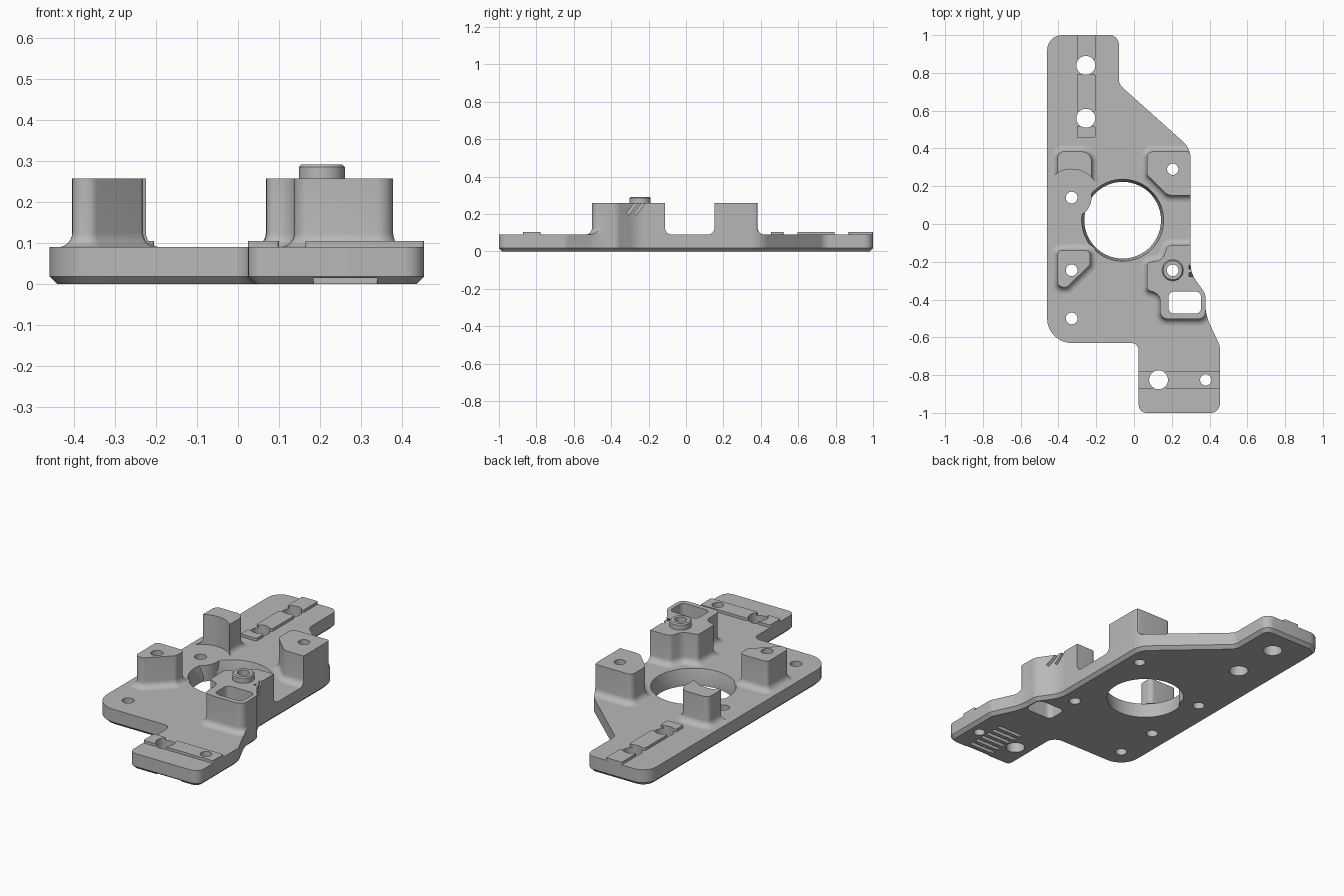
import bpy, bmesh, math
from mathutils import Vector

if "Cube" in bpy.data.objects:
    bpy.data.objects.remove(bpy.data.objects["Cube"])

grey = bpy.data.materials.new("plain grey")
grey.use_nodes = True
grey.diffuse_color = (0.48, 0.48, 0.48, 1)
grey.node_tree.nodes["Principled BSDF"].inputs["Base Color"].default_value = (0.48, 0.48, 0.48, 1)

DECK, TOP, FLARE = 0.09, 0.258, 0.035


def rounded(corners, steps=8):
    """Counterclockwise outline from (x, y, radius) corners."""
    out = []
    for i, (x, y, r) in enumerate(corners):
        p = Vector((x, y))
        if r == 0:
            out.append(p)
            continue
        u = (Vector(corners[i - 1][:2]) - p).normalized()
        v = (Vector(corners[(i + 1) % len(corners)][:2]) - p).normalized()
        half = u.angle(v) / 2
        c = p + (u + v).normalized() * r / math.sin(half)
        s, e = p + u * r / math.tan(half) - c, p + v * r / math.tan(half) - c
        a = math.atan2(s.y, s.x)
        d = (math.atan2(e.y, e.x) - a + math.pi) % math.tau - math.pi
        for k in range(steps + 1):
            t = a + d * k / steps
            out.append(c + Vector((math.cos(t), math.sin(t))) * r)
    return out


def rect(x0, x1, y0, y1, r=0):
    return rounded([(x0, y0, r), (x1, y0, r), (x1, y1, r), (x0, y1, r)])


def circle(x, y, r, n=48):
    return [Vector((x + r * math.cos(math.tau * k / n), y + r * math.sin(math.tau * k / n)))
            for k in range(n)]


def offset(pts, d):
    out = []
    for i, p in enumerate(pts):
        a = (p - pts[i - 1]).normalized()
        b = (pts[(i + 1) % len(pts)] - p).normalized()
        n = Vector((a.y + b.y, -a.x - b.x)) / (1 + a.dot(b))
        out.append(p + n * d)
    return out


def prism(name, pts, rings):
    """Stack of outlines, one per (height, outward offset) ring."""
    bm = bmesh.new()
    loops = [[bm.verts.new((q.x, q.y, z)) for q in offset(pts, d)] for z, d in rings]
    n = len(pts)
    for lo, hi in zip(loops, loops[1:]):
        for i in range(n):
            j = (i + 1) % n
            bm.faces.new((lo[i], lo[j], hi[j], hi[i]))
    bm.faces.new(loops[0][::-1])
    bm.faces.new(loops[-1])
    me = bpy.data.meshes.new(name)
    bm.to_mesh(me)
    bm.free()
    me.materials.append(grey)
    ob = bpy.data.objects.new(name, me)
    bpy.context.collection.objects.link(ob)
    return ob


def cutter(name, pts, z0=-0.1, z1=0.5):
    ob = prism(name, pts, [(z0, 0), (z1, 0)])
    helpers.append(ob)
    return ob


def boolean(ob, tools, operation="DIFFERENCE"):
    for tool in tools:
        mod = ob.modifiers.new("cut", "BOOLEAN")
        mod.operation, mod.solver, mod.object = operation, "EXACT", tool
        with bpy.context.temp_override(object=ob, active_object=ob):
            bpy.ops.object.modifier_apply(modifier=mod.name)


helpers, parts = [], []

outline = rounded([
    (-0.46, -0.63, 0.13), (0.025, -0.63, 0.04), (0.025, -1, 0.04), (0.455, -1, 0.05),
    (0.455, -0.645, 0.06), (0.378, -0.48, 0.25), (0.378, -0.37, 0.06), (0.3, -0.26, 0.15),
    (0.3, 0.4, 0.12), (-0.08, 0.74, 0.06), (-0.08, 1, 0.05), (-0.46, 1, 0.08)])
column = cutter("outline_column", outline)

# Through bores: small screw holes and larger rail holes
bores = [cutter("bore_cutter", circle(x, y, r, 32)) for x, y, r in (
    (-0.33, 0.14, 0.031), (-0.33, -0.245, 0.031), (-0.33, -0.5, 0.031), (0.205, 0.29, 0.03),
    (0.205, -0.245, 0.031), (0.38, -0.825, 0.03), (0.13, -0.825, 0.05),
    (-0.255, 0.56, 0.05), (-0.255, 0.84, 0.05))]
pocket = cutter("pocket_cutter", rect(0.183, 0.355, -0.475, -0.357, 0.03))

# Large tapered opening, leaving a lobe of material around one screw hole
opening = prism("opening_cutter", circle(-0.06, 0.02, 0.203, 80),
                [(-0.1, 0), (0.03, 0), (DECK, 0.014), (0.2, 0.03)])
helpers.append(opening)
boolean(opening, [cutter("lobe_cutter", circle(-0.33, 0.14, 0.105), -0.2)])

# Row of shallow grooves under the front tab
grooves = [cutter("groove_cutter", rect(0.185, 0.34, y - 0.011, y + 0.011), -0.1, 0.018)
           for y in (-0.985 + 0.045 * k for k in range(7))]

# Base plate with a chamfered underside
plate = prism("base_plate", outline, [(0, -0.018), (0.018, 0), (DECK, 0)])
boolean(plate, bores + [pocket, opening] + grooves)
parts.append(plate)

# Standing bosses with filleted feet
flare = []
for k in range(7):
    a = math.pi / 2 * k / 6
    flare.append((DECK + FLARE * (1 - math.cos(a)), FLARE * (1 - math.sin(a))))
bosses = {
    "back_right_boss": [(-0.405, 0.2, 0.02), (-0.225, 0.2, 0.02),
                        (-0.225, 0.383, 0.05), (-0.405, 0.383, 0.03)],
    "front_right_boss": [(-0.405, -0.335, 0.03), (-0.355, -0.335, 0.03), (-0.232, -0.215, 0.025),
                         (-0.232, -0.14, 0.025), (-0.405, -0.14, 0.02)],
    "back_left_boss": [(0.068, 0.26, 0.03), (0.178, 0.152, 0.05), (0.32, 0.152, 0.01),
                       (0.32, 0.383, 0.04), (0.068, 0.383, 0.03)],
    "front_left_boss": [(0.07, -0.35, 0.02), (0.138, -0.37, 0.05), (0.138, -0.503, 0.04),
                        (0.379, -0.503, 0.04), (0.379, -0.112, 0.02), (0.18, -0.112, 0.03),
                        (0.15, -0.19, 0.05), (0.07, -0.205, 0.02)],
}
clearance = cutter("clearance_cutter", circle(-0.33, 0.14, 0.15, 64))
for name, corners in bosses.items():
    boss = prism(name, rounded(corners), flare + [(TOP, 0)])
    boolean(boss, [column], "INTERSECT")
    boolean(boss, bores[:5] + [pocket])
    if name == "back_right_boss":
        boolean(boss, [clearance])
    if name == "front_left_boss":
        # Two slanted notches in the outer wall
        for y in (-0.285, -0.245):
            notch = cutter("notch_cutter", rect(-0.02, 0.03, -0.008, 0.008), -0.045, 0.06)
            notch.location = (0.31, y, 0.235)
            notch.rotation_euler.x = -math.radians(38)
            bpy.context.view_layer.update()
            boolean(boss, [notch])
    parts.append(boss)

# Locating collar on the front left boss
collar = prism("locating_collar", circle(0.205, -0.245, 0.056),
               [(TOP, 0), (0.286, 0), (0.292, -0.006)])
boolean(collar, [bores[4]])
parts.append(collar)

# Raised rail pads, scooped by the rail holes
for name, area in (
        ("front_rail_short", (0.025, 0.1, -0.872, -0.778)),
        ("front_rail_long", (0.165, 0.455, -0.872, -0.778)),
        ("back_rail_inner", (-0.303, -0.205, 0.455, 0.52)),
        ("back_rail_middle", (-0.303, -0.205, 0.595, 0.795)),
        ("back_rail_outer", (-0.303, -0.205, 0.87, 1.0))):
    rail = prism(name, rect(*area, 0.008), [(DECK, 0), (0.105, 0)])
    boolean(rail, bores[5:])
    parts.append(rail)

for ob in helpers:
    bpy.data.objects.remove(ob)
for ob in parts:
    ob.data.shade_smooth()
    ob.data.set_sharp_from_angle(angle=math.radians(30))
